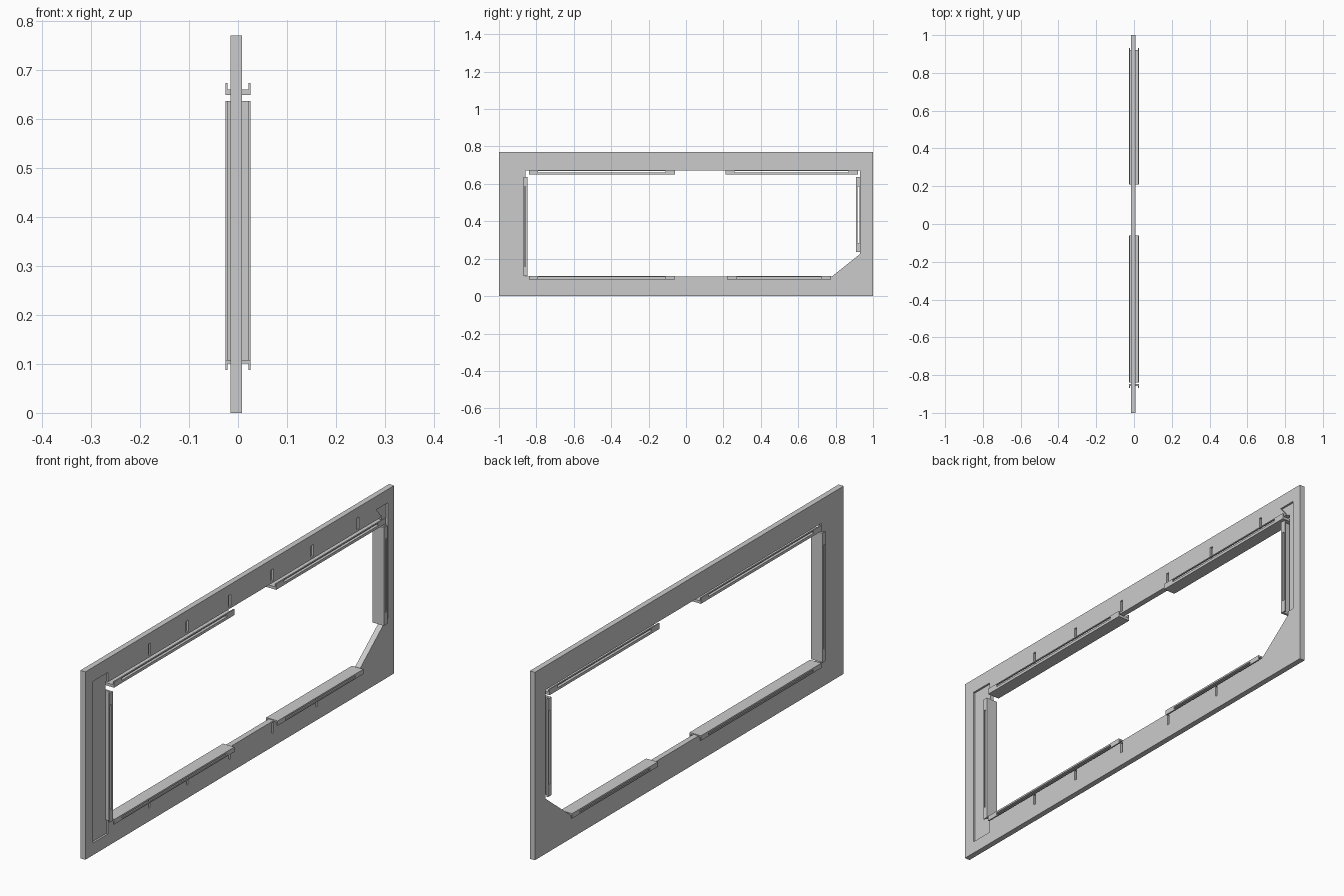
import bpy, bmesh

if "Cube" in bpy.data.objects:
    bpy.data.objects.remove(bpy.data.objects["Cube"])

X0, X1, XR = -0.015, 0.008, 0.0   # back face, front face, recess floor


def finish(bm, name):
    bmesh.ops.recalc_face_normals(bm, faces=bm.faces)
    me = bpy.data.meshes.new(name)
    bm.to_mesh(me)
    bm.free()
    ob = bpy.data.objects.new(name, me)
    bpy.context.collection.objects.link(ob)
    return ob


def add_prism(bm, pts, x0, x1):
    """Extrude a (y, z) outline along x."""
    a = [bm.verts.new((x0, y, z)) for y, z in pts]
    b = [bm.verts.new((x1, y, z)) for y, z in pts]
    bm.faces.new(a)
    bm.faces.new(b[::-1])
    n = len(pts)
    for i in range(n):
        j = (i + 1) % n
        bm.faces.new((a[i], a[j], b[j], b[i]))


def add_box(bm, x0, x1, y0, y1, z0, z1):
    add_prism(bm, [(y0, z0), (y1, z0), (y1, z1), (y0, z1)], x0, x1)


# Main frame: flat ring with one clipped corner
outer = [(-1, 0), (0.75, 0), (1, 0.2), (1, 0.77), (-1, 0.77)]
inner = [(-0.857, 0.105), (0.78, 0.105), (0.93, 0.225), (0.93, 0.672), (-0.857, 0.672)]
bm = bmesh.new()
rings = [[bm.verts.new((x, y, z)) for y, z in loop]
         for loop, x in ((outer, X0), (outer, X1), (inner, X1), (inner, X0))]
for k in range(4):
    a, b = rings[k], rings[(k + 1) % 4]
    for i in range(5):
        j = (i + 1) % 5
        bm.faces.new((a[i], a[j], b[j], b[i]))
frame = finish(bm, "frame")

# Corner gusset filling the lower corner
bm = bmesh.new()
add_prism(bm, [(0.75, 0), (1, 0), (1, 0.2)], X0, X1)
finish(bm, "corner_gusset")

# Recesses in the pillars and narrow slots above and below the opening
bm = bmesh.new()
add_box(bm, XR, 0.03, -0.95, -0.852, 0.05, 0.712)
add_prism(bm, [(0.925, 0.24), (0.96, 0.24), (0.96, 0.715), (0.885, 0.715), (0.925, 0.665)], XR, 0.03)
for y in (-0.585, -0.34, -0.065, 0.21, 0.47, 0.765):
    add_box(bm, XR, 0.03, y - 0.007, y + 0.007, 0.68, 0.728)
for y in (-0.585, -0.34, -0.065, 0.215, 0.5):
    add_box(bm, XR, 0.03, y - 0.005, y + 0.005, 0.055, 0.098)
cutter = finish(bm, "recess_cutter")
cutter.hide_render = True
cutter.hide_set(True)
mod = frame.modifiers.new("recesses", 'BOOLEAN')
mod.operation = 'DIFFERENCE'
mod.solver = 'EXACT'
mod.object = cutter


def channel(name, axis, a, b, lip, web, face):
    """U-channel along y or z: lip edge -> web inner side -> opening face."""
    bm = bmesh.new()

    def bar(x0, x1, s0, s1, d0, d1):
        s, d = sorted((s0, s1)), sorted((d0, d1))
        add_box(bm, x0, x1, *(s + d if axis == 'y' else d + s))

    bar(-0.026, 0.026, a, b, web, face)
    m = lip + (web - lip) * 0.3
    for x0, x1 in ((-0.026, -0.021), (0.021, 0.026)):
        # lip with a long slot between solid ends
        bar(x0, x1, a, b, lip, m)
        bar(x0, x1, a, a + 0.05, m, web)
        bar(x0, x1, b - 0.05, b, m, web)
    bmesh.ops.remove_doubles(bm, verts=bm.verts, dist=1e-5)
    finish(bm, name)


# Edge trim channels around the opening
channel("top_trim_left", 'y', -0.84, -0.06, 0.673, 0.660, 0.649)
channel("top_trim_right", 'y', 0.21, 0.92, 0.673, 0.660, 0.649)
channel("bottom_trim_left", 'y', -0.84, -0.06, 0.088, 0.101, 0.108)
channel("bottom_trim_right", 'y', 0.22, 0.775, 0.088, 0.101, 0.108)
channel("left_trim", 'z', 0.107, 0.637, -0.868, -0.857, -0.848)
channel("right_trim", 'z', 0.235, 0.637, 0.932, 0.918, 0.908)
